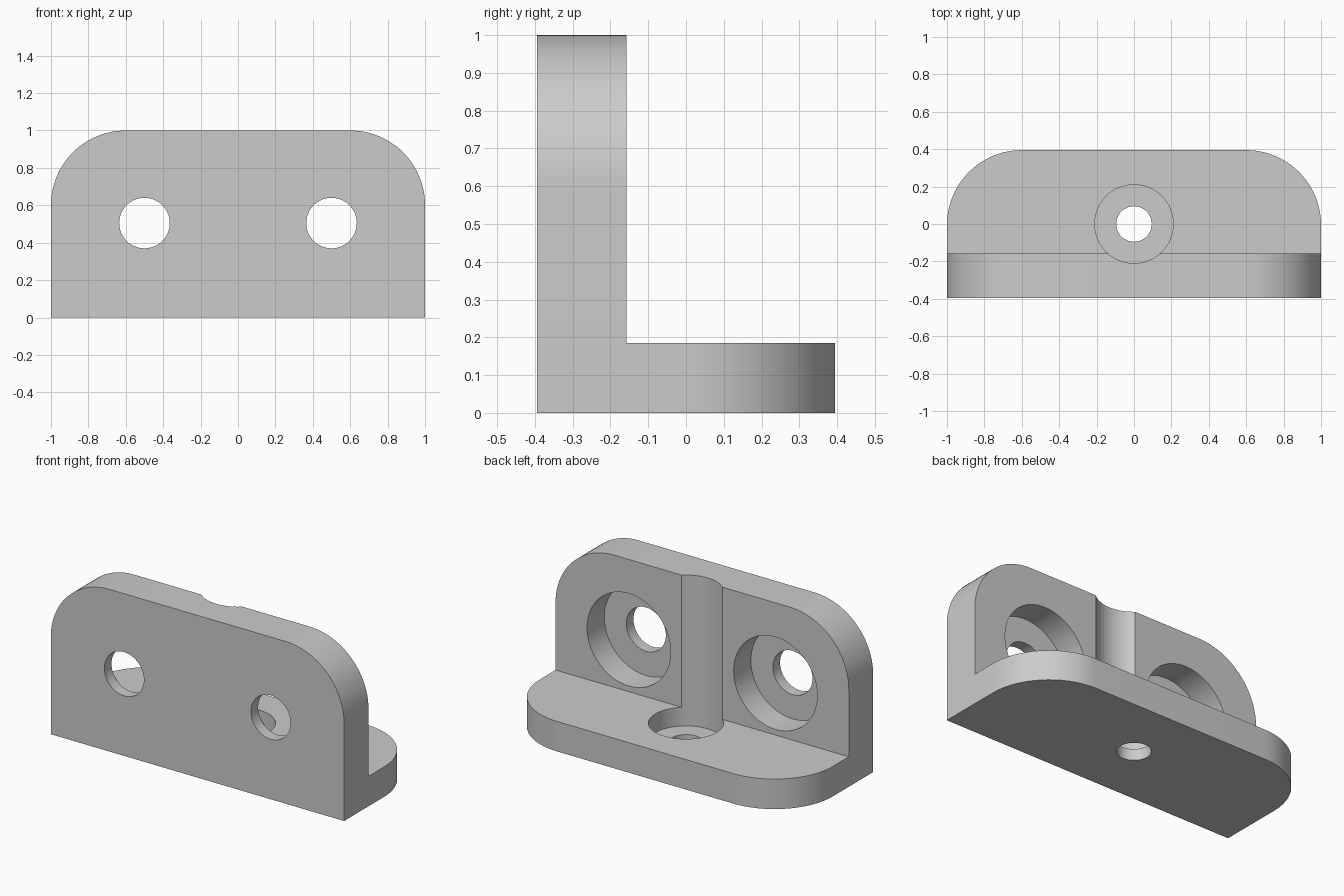
import bpy, math
from mathutils import Matrix

cube = bpy.data.objects.get("Cube")
if cube:
    bpy.data.objects.remove(cube, do_unlink=True)

grey = bpy.data.materials.new("plain grey")
grey.use_nodes = True
colour = (0.6, 0.6, 0.6, 1)
grey.diffuse_color = colour
grey.node_tree.nodes["Principled BSDF"].inputs["Base Color"].default_value = colour

BACK, FRONT, WALL = 0.395, -0.395, -0.157   # depth positions
BASE_TOP, SEAT, RADIUS = 0.185, 0.07, 0.4   # base height, screw seat, corner radius
UPRIGHT = Matrix.Rotation(math.pi / 2, 4, "X")


def plate(name, height, thickness, matrix):
    """Extruded rectangle, 2 wide, with its two upper corners rounded."""
    outline = [(-1, 0), (1, 0)]
    for side in (1, -1):
        for i in range(25):
            t = i / 24 if side > 0 else 1 - i / 24
            a = t * math.pi / 2
            outline.append((side * (1 - RADIUS + RADIUS * math.cos(a)),
                            height - RADIUS + RADIUS * math.sin(a)))
    n = len(outline)
    verts = [(x, y, z) for z in (0, thickness) for x, y in outline]
    faces = [tuple(reversed(range(n))), tuple(range(n, 2 * n))]
    faces += [(i, (i + 1) % n, (i + 1) % n + n, i + n) for i in range(n)]
    mesh = bpy.data.meshes.new(name)
    mesh.from_pydata(verts, [], faces)
    mesh.transform(matrix)
    mesh.materials.append(grey)
    obj = bpy.data.objects.new(name, mesh)
    bpy.context.collection.objects.link(obj)
    return obj


def boolean(target, other, operation):
    """Apply a boolean and remove the helper object."""
    mod = target.modifiers.new(operation, "BOOLEAN")
    mod.operation, mod.object, mod.solver = operation, other, "EXACT"
    bpy.context.view_layer.objects.active = target
    bpy.ops.object.modifier_apply(modifier=mod.name)
    bpy.data.objects.remove(other, do_unlink=True)


def drill(target, radius, x, start, end, z=None):
    """Cut a round hole: vertical, or along y when a height z is given."""
    middle = (start + end) / 2
    upright = z is None
    bpy.ops.mesh.primitive_cylinder_add(
        vertices=64, radius=radius, depth=end - start,
        location=(x, 0, middle) if upright else (x, middle, z),
        rotation=(0 if upright else math.pi / 2, 0, 0))
    cutter = bpy.context.object
    cutter.name = "hole_cutter"
    cutter.hide_render = True
    cutter.data.materials.append(grey)
    boolean(target, cutter, "DIFFERENCE")


# Base plate and upright wall joined into one bracket
bracket = plate("angle_bracket", BACK - FRONT, BASE_TOP,
                Matrix.Translation((0, FRONT, 0)))
wall = plate("upright_wall", 1, WALL - FRONT,
             Matrix.Translation((0, WALL, 0)) @ UPRIGHT)
boolean(bracket, wall, "UNION")

# Base screw hole; its counterbore runs on up the wall as a groove
drill(bracket, 0.21, 0, SEAT, 1.2)
drill(bracket, 0.095, 0, -0.2, 0.2)

# Counterbored screw holes in the wall
for x in (-0.5, 0.5):
    drill(bracket, 0.285, x, FRONT + SEAT, 0, z=0.505)
    drill(bracket, 0.135, x, -0.6, 0, z=0.505)

# Smooth curves with sharp edges
bpy.ops.object.select_all(action="DESELECT")
bracket.select_set(True)
bpy.context.view_layer.objects.active = bracket
bpy.ops.object.shade_smooth_by_angle(angle=math.radians(30))
